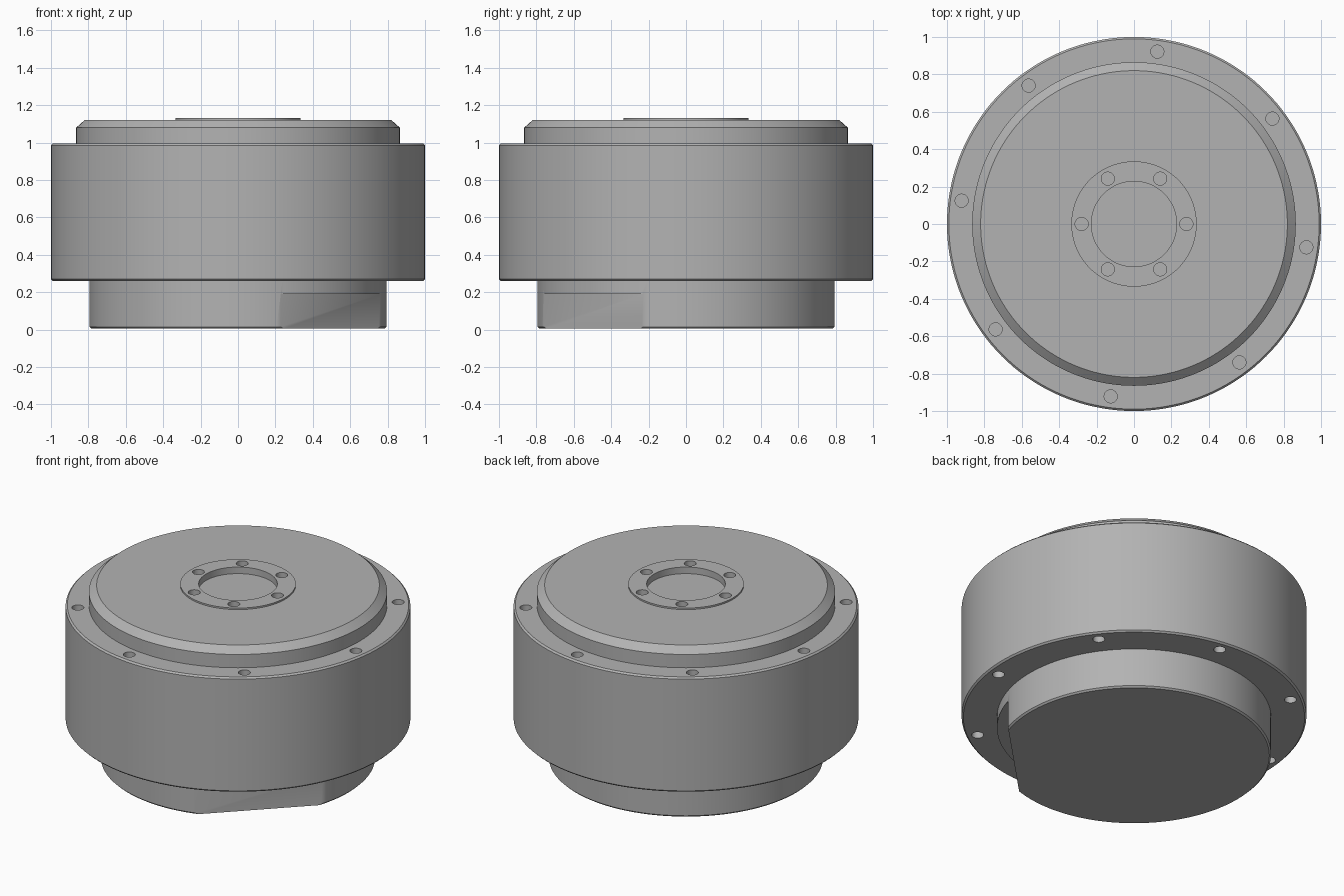
import bpy, bmesh
from math import radians, cos, sin, pi
from mathutils import Matrix, Vector

if "Cube" in bpy.data.objects:
    bpy.data.objects.remove(bpy.data.objects["Cube"])

GREY = (0.45, 0.45, 0.45, 1)
metal = bpy.data.materials.new("satin grey metal")
metal.use_nodes = True
metal.diffuse_color = GREY
metal.node_tree.nodes["Principled BSDF"].inputs["Base Color"].default_value = GREY


def add_object(name, bm):
    """Turn a bmesh into a linked object with the metal material."""
    bmesh.ops.recalc_face_normals(bm, faces=bm.faces)
    mesh = bpy.data.meshes.new(name)
    bm.to_mesh(mesh)
    bm.free()
    mesh.materials.append(metal)
    obj = bpy.data.objects.new(name, mesh)
    bpy.context.collection.objects.link(obj)
    return obj


def lathe(name, profile, steps=144):
    """Revolve (radius, height) points, axis to axis, into a solid."""
    bm = bmesh.new()
    verts = [bm.verts.new((r, 0, z)) for r, z in profile]
    edges = [bm.edges.new(pair) for pair in zip(verts, verts[1:])]
    bmesh.ops.spin(bm, geom=verts + edges, axis=(0, 0, 1), cent=(0, 0, 0),
                   angle=2 * pi, steps=steps, use_duplicate=False)
    bmesh.ops.remove_doubles(bm, verts=bm.verts, dist=1e-4)
    # merge the fans at the axis into single flat caps
    bmesh.ops.dissolve_verts(bm, verts=[v for v in bm.verts if v.co.xy.length < 1e-3])
    return add_object(name, bm)


def add_holes(bm, count, ring, start, low, high, radius=0.035):
    """Add a ring of upright cylinders to a cutter."""
    for i in range(count):
        a = radians(start) + 2 * pi * i / count
        spot = Vector((ring * cos(a), ring * sin(a), (low + high) / 2))
        bmesh.ops.create_cone(bm, cap_ends=True, segments=32, radius1=radius,
                              radius2=radius, depth=high - low,
                              matrix=Matrix.Translation(spot))


def carve(obj, bm):
    """Subtract a cutter from a part, then remove the cutter."""
    cutter = add_object("cutter", bm)
    cutter.hide_render = True
    mod = obj.modifiers.new("carve", 'BOOLEAN')
    mod.operation, mod.solver, mod.object = 'DIFFERENCE', 'EXACT', cutter
    bpy.context.view_layer.objects.active = obj
    bpy.ops.object.modifier_apply(modifier=mod.name)
    bpy.data.objects.remove(cutter)


# Main drum with chamfered rims
housing = lathe("housing", [
    (0, 0.26), (0.99, 0.26), (1, 0.27), (1, 0.985), (0.99, 0.995), (0, 0.995)])

# Bolt holes in both rims of the drum
bm = bmesh.new()
add_holes(bm, 8, 0.93, 37.3, 0.85, 1.1)
add_holes(bm, 8, 0.93, 37.3, 0.16, 0.4)
carve(housing, bm)

# Lower spigot with one milled flat
base = lathe("base_spigot", [
    (0, 0.005), (0.785, 0.005), (0.795, 0.015), (0.795, 0.27), (0, 0.27)])
bm = bmesh.new()
place = (Matrix.Rotation(radians(-45), 4, 'Z') @ Matrix.Translation((0.9, 0, 0.04))
         @ Matrix.Diagonal((0.4, 1.4, 0.3, 1)))
bmesh.ops.create_cube(bm, size=1, matrix=place)
carve(base, bm)

# Upper cap with chamfered shoulder, raised hub ring and shallow bore
cap = lathe("output_cap", [
    (0, 0.96), (0.865, 0.96), (0.865, 1.08), (0.82, 1.12), (0.335, 1.12),
    (0.335, 1.13), (0.228, 1.13), (0.228, 1.088), (0, 1.088)])
bm = bmesh.new()
add_holes(bm, 6, 0.28, 0, 1.0, 1.2)
carve(cap, bm)

# Smooth curved walls, crisp rims
bpy.ops.object.select_all(action='DESELECT')
for part in (housing, base, cap):
    part.select_set(True)
    bpy.context.view_layer.objects.active = part
bpy.ops.object.shade_smooth_by_angle(angle=radians(30))
